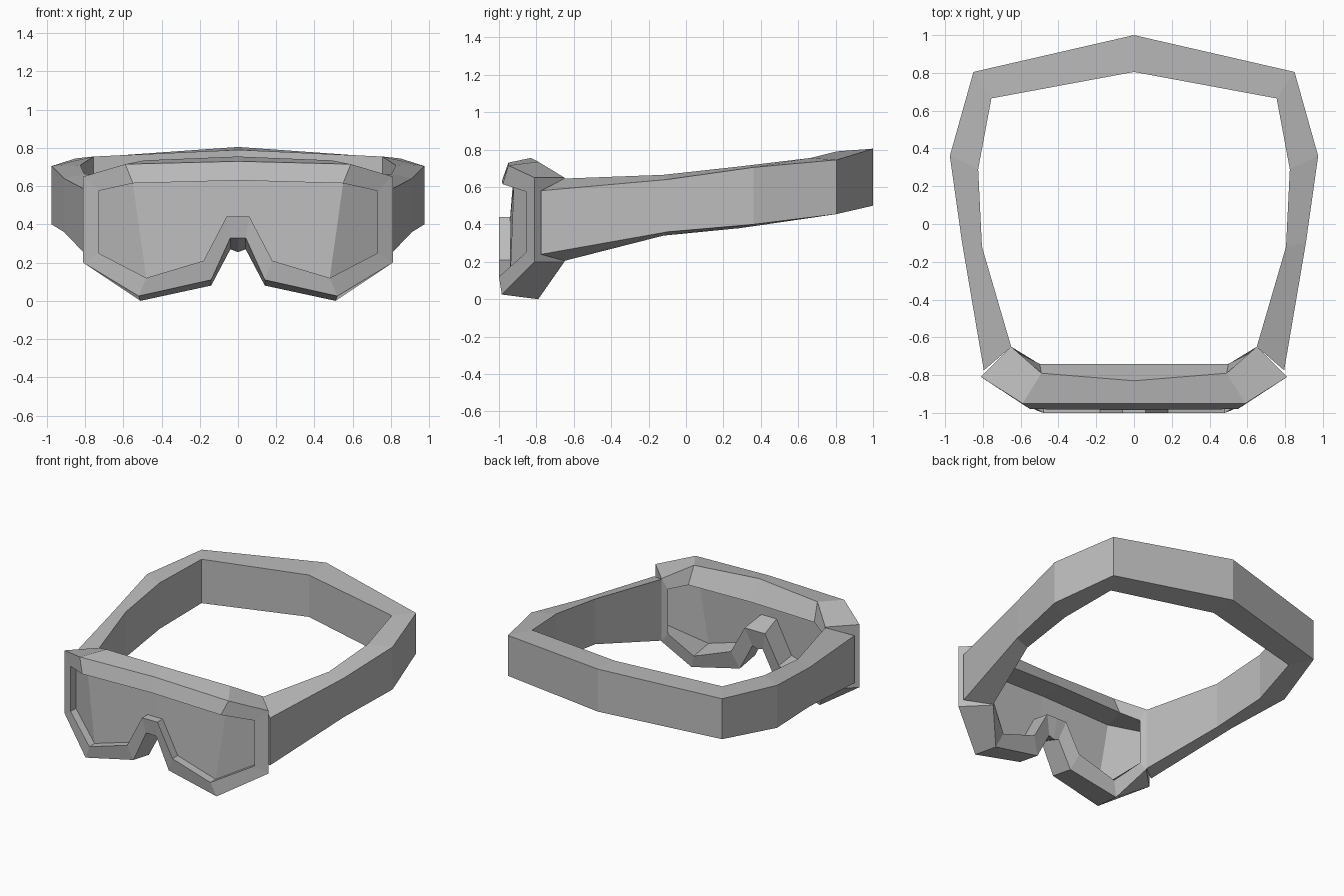
import bpy, bmesh

cube = bpy.data.objects.get("Cube")
if cube:
    bpy.data.objects.remove(cube, do_unlink=True)

grey = bpy.data.materials.new("plain grey")
grey.use_nodes = True
grey.diffuse_color = (0.5, 0.5, 0.5, 1)
grey.node_tree.nodes["Principled BSDF"].inputs["Base Color"].default_value = (0.5, 0.5, 0.5, 1)


def finish(name, bm):
    """Turn a left half into a mirrored, flat-shaded object."""
    bmesh.ops.recalc_face_normals(bm, faces=bm.faces[:])
    mesh = bpy.data.meshes.new(name)
    bm.to_mesh(mesh)
    bm.free()
    mesh.materials.append(grey)
    obj = bpy.data.objects.new(name, mesh)
    bpy.context.collection.objects.link(obj)
    mirror = obj.modifiers.new("mirror", 'MIRROR')
    mirror.use_clip = True
    return obj


def loft(name, rows, cap=False):
    """Bridge rows of points; the last row joins back to the first."""
    bm = bmesh.new()
    grid = [[bm.verts.new(p) for p in row] for row in rows]
    for a, b in zip(grid, grid[1:] + grid[:1]):
        for i in range(len(a) - 1):
            bm.faces.new((a[i], a[i + 1], b[i + 1], b[i]))
    if cap:
        bm.faces.new([row[0] for row in grid])
    return finish(name, bm)


# Goggle frame: half outlines from top centre round to the nose bridge
lip = [(0, -.985, .63), (.55, -.98, .615), (.73, -.855, .575), (.73, -.855, .25),
       (.48, -1, .12), (.18, -1, .21), (.06, -1, .44), (0, -1, .44)]
front_rim = [(0, -.95, .73), (.59, -.95, .715), (.81, -.81, .65), (.81, -.81, .2),
             (.52, -.985, .025), (.14, -.985, .11), (.04, -.985, .33), (0, -.985, .33)]
back_rim = [(0, -.83, .755), (.49, -.79, .735), (.65, -.65, .65), (.65, -.65, .2),
            (.51, -.79, 0), (.14, -.81, .08), (.04, -.81, .27), (0, -.81, .255)]
face_edge = [(0, -.74, .62), (.5, -.74, .61), (.62, -.68, .57), (.62, -.68, .25),
             (.47, -.76, .1), (.19, -.78, .2), (.08, -.78, .4), (0, -.78, .4)]
seat = [(x, y + .06, z) for x, y, z in lip]
loft("goggle_frame", [seat, lip, front_rim, back_rim, face_edge])

# Lens: recessed front pane and angled side pane
bm = bmesh.new()
v = [bm.verts.new(p) for p in seat]
bm.faces.new([v[i] for i in (0, 1, 4, 5, 6, 7)])
bm.faces.new(v[1:5])
finish("lens", bm)

# Head strap: four edges running from the frame to the back of the head
outer = [(.795, -.775), (.91, -.1), (.975, .36), (.85, .805), (0, 1)]
inner = [(.65, -.65), (.805, -.12), (.825, .29), (.755, .665), (0, .805)]


def edge(plan, heights):
    return [(x, y, z) for (x, y), z in zip(plan, heights)]


loft("head_strap", [
    edge(outer, (.58, .64, .705, .745, .805)),
    edge(inner, (.645, .665, .71, .755, .79)),
    edge(inner, (.205, .34, .38, .44, .49)),
    edge(outer, (.24, .36, .4, .455, .5)),
], cap=True)
